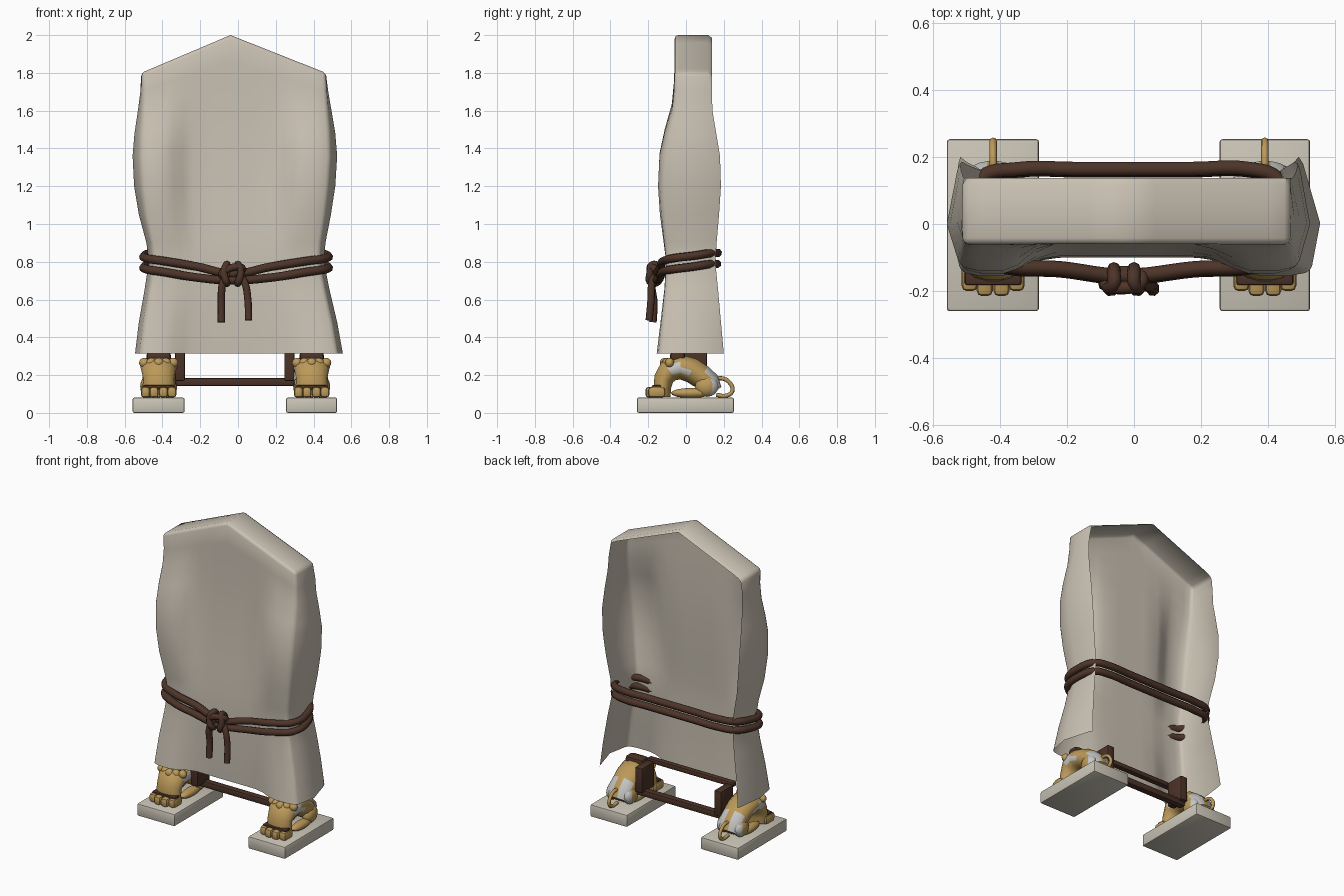
import bpy, bmesh, math
from mathutils import Vector

if "Cube" in bpy.data.objects:
    bpy.data.objects.remove(bpy.data.objects["Cube"])


def material(name, rgb):
    m = bpy.data.materials.new(name)
    m.diffuse_color = (*rgb, 1)
    m.use_nodes = True
    m.node_tree.nodes["Principled BSDF"].inputs["Base Color"].default_value = m.diffuse_color
    return m


CLOTH = material("linen", (0.59, 0.535, 0.45))
STONE = material("pale_stone", (0.60, 0.56, 0.475))
ROPE = material("rope_brown", (0.075, 0.035, 0.022))
WOOD = material("dark_wood", (0.07, 0.032, 0.02))
GOLD = material("gold", (0.50, 0.32, 0.10))
SILVER = material("silver", (0.56, 0.56, 0.55))


def finish(ob, angle=40):
    bpy.ops.object.select_all(action='DESELECT')
    ob.select_set(True)
    bpy.context.view_layer.objects.active = ob
    if ob.type == 'CURVE' or ob.modifiers:
        bpy.ops.object.convert(target='MESH')
    bpy.ops.object.shade_smooth_by_angle(angle=math.radians(angle))


def from_bmesh(name, bm, mats, recalc=True):
    if recalc:
        bmesh.ops.recalc_face_normals(bm, faces=bm.faces)
    me = bpy.data.meshes.new(name)
    bm.to_mesh(me)
    bm.free()
    for m in mats:
        me.materials.append(m)
    ob = bpy.data.objects.new(name, me)
    bpy.context.collection.objects.link(ob)
    return ob


def box(name, lo, hi, mat, bevel=0.008):
    bm = bmesh.new()
    bmesh.ops.create_cube(bm, size=1)
    for v in bm.verts:
        v.co = [(a + b) / 2 + c * (b - a) for a, b, c in zip(lo, hi, v.co)]
    bmesh.ops.bevel(bm, geom=bm.edges[:], offset=bevel, segments=2,
                    affect='EDGES', profile=0.5)
    ob = from_bmesh(name, bm, [mat])
    finish(ob)
    return ob


def ball(name, loc, radii, mats):
    bm = bmesh.new()
    bmesh.ops.create_uvsphere(bm, u_segments=12, v_segments=8, radius=1)
    for v in bm.verts:
        v.co = [l + c * r for l, c, r in zip(loc, v.co, radii)]
    ob = from_bmesh(name, bm, mats)
    finish(ob, 60)
    return ob


def cord(name, pts, radius, mat, closed=False):
    cu = bpy.data.curves.new(name, 'CURVE')
    cu.dimensions = '3D'
    cu.bevel_depth = radius
    cu.bevel_resolution = 2
    cu.use_fill_caps = True
    cu.resolution_u = 6
    sp = cu.splines.new('BEZIER')
    sp.bezier_points.add(len(pts) - 1)
    for p, co in zip(sp.bezier_points, pts):
        p.co = co
        p.handle_left_type = p.handle_right_type = 'AUTO'
    sp.use_cyclic_u = closed
    cu.materials.append(mat)
    ob = bpy.data.objects.new(name, cu)
    bpy.context.collection.objects.link(ob)
    finish(ob, 60)


def loft(name, cx, rings, mats, n=14):
    """Closed tube through (y, z, half width, half thickness) rings."""
    bm = bmesh.new()
    rows = []
    for i, (y, z, rx, r) in enumerate(rings):
        a, b = rings[max(i - 1, 0)], rings[min(i + 1, len(rings) - 1)]
        t = Vector((b[0] - a[0], b[1] - a[1])).normalized()
        rows.append([bm.verts.new((cx + rx * math.cos(q), y - t.y * r * math.sin(q),
                                   z + t.x * r * math.sin(q)))
                     for q in (2 * math.pi * k / n for k in range(n))])
    for p, q in zip(rows, rows[1:]):
        for k in range(n):
            bm.faces.new((p[k], p[(k + 1) % n], q[(k + 1) % n], q[k]))
    bm.faces.new(rows[0])
    bm.faces.new(rows[-1])
    return from_bmesh(name, bm, mats)


# Draped cloth: open at the back, with a gabled top
# z, left x, right x, corner y, middle y, back y, corner inset, right back inset
ROWS = [(0.315, -.545, .555, -.155, -.095, .20, .95, .885),
        (0.48, -.525, .525, -.135, -.10, .185, .95, .91),
        (0.65, -.495, .485, -.115, -.10, .17, .95, .94),
        (0.80, -.472, .455, -.105, -.10, .155, .95, .95),
        (0.90, -.485, .463, -.118, -.095, .162, .95, .95),
        (1.05, -.525, .492, -.138, -.085, .175, .94, .94),
        (1.20, -.55, .515, -.148, -.075, .185, .93, .93),
        (1.36, -.558, .525, -.14, -.065, .18, .93, .93),
        (1.48, -.548, .515, -.112, -.061, .16, .94, .94),
        (1.60, -.53, .495, -.075, -.06, .14, .96, .96),
        (1.70, -.517, .478, -.064, -.06, .137, .98, .98),
        (1.80, -.512, .465, -.06, -.06, .137, 1.0, 1.0)]
FRONT = [-1, -.88, -.74, -.64, -.53, -.42, -.2, 0, .2, .42, .53, .64, .74, .88, 1]
PEAK_X = -0.04
LIP = .02
bm = bmesh.new()
grid = []
for z, xl, xr, yf, yc, yb, k, kb in ROWS:
    ym = (yf + yb) / 2 - .02
    mix = .2
    curl = LIP * .7 if z > 1.75 else 0
    row = [(xl * k + curl, yb, z - curl), (xl * (k + (1 - k) * mix), yb - LIP, z), (xl, ym, z)]
    for f in FRONT:
        side = xl if f < 0 else xr
        x = PEAK_X + abs(f) * (side * k - PEAK_X)
        w = min(1, max(0, (abs(f) - .42) / .32))
        y = yc + (yf - yc) * w * w * (3 - 2 * w)
        if abs(f) == 1:
            y += min(.014, (yc - yf) * .2)
        lift = max(0, (z - 1.2) / .6) * .2 * (1 - abs(f))
        row.append((x, y, z + lift))
    row += [(xr, ym, z), (xr * (kb + (1 - kb) * mix), yb - LIP, z),
            (xr * kb - curl, yb, z - curl)]
    grid.append([bm.verts.new(p) for p in row])
for a, b in zip(grid, grid[1:]):
    for i in range(len(a) - 1):
        bm.faces.new((a[i], a[i + 1], b[i + 1], b[i]))
top = grid[-1]
edge = top[3:-3]
for j, drop in ((2, 0), (1, 0), (0, LIP * .7)):
    nxt = ([top[j]] + [bm.verts.new((v.co.x, top[j].co.y, v.co.z - drop)) for v in edge[1:-1]]
           + [top[-1 - j]])
    for i in range(len(edge) - 1):
        bm.faces.new((edge[i], edge[i + 1], nxt[i + 1], nxt[i]))
    edge = nxt
cloth = from_bmesh("draped_cloth", bm, [CLOTH], recalc=False)
bev = cloth.modifiers.new("soft_edges", 'BEVEL')
bev.width, bev.segments, bev.limit_method = 0.018, 2, 'ANGLE'
bev.angle_limit = math.radians(55)
finish(cloth, 50)

# Two turns of rope around the cloth
for name, dz, out in (("upper_rope", .058, 0), ("lower_rope", 0, .004)):
    path = [(-.03, -.155, .70 + dz * .6), (-.22, -.133, .715 + dz), (-.40, -.118, .745 + dz),
            (-.485, -.07, .758 + dz), (-.495, .04, .772 + dz), (-.455, .138, .787 + dz),
            (-.35, .163, .787 + dz), (-.17, .164, .787 + dz), (0, .164, .787 + dz),
            (.17, .164, .787 + dz), (.35, .163, .787 + dz),
            (.425, .138, .787 + dz), (.475, .04, .772 + dz), (.462, -.07, .758 + dz),
            (.37, -.118, .745 + dz), (.18, -.133, .715 + dz)]
    cord(name, [(x, y - out, z + .002) for x, y, z in path], .0225, ROPE, True)

# Knot loops and hanging tails
for i, (x, s) in enumerate(((-.06, -1), (0, 1))):
    cord(f"knot_loop_{i}", [(x, -.185, .69), (x + s * .015, -.19, .745), (x, -.175, .785),
                            (x, -.145, .77), (x, -.145, .70)], .02, ROPE, True)
cord("knot_wrap", [(-.085, -.165, .725), (-.03, -.19, .77), (.025, -.165, .76),
                   (-.03, -.145, .73)], .02, ROPE, True)
cord("left_tail", [(-.055, -.16, .74), (-.08, -.18, .69), (-.088, -.17, .58),
                   (-.088, -.175, .48)], .02, ROPE)
cord("right_tail", [(0, -.16, .74), (.035, -.18, .69), (.052, -.185, .6),
                    (.056, -.195, .49)], .02, ROPE)

# Stretcher bars between the boards
box("low_stretcher", (-.33, .045, .142), (.30, .09, .185), WOOD, .01)
box("high_stretcher", (-.33, -.06, .314), (.30, -.02, .347), WOOD, .01)

# Plinths, side boards and crouching animal feet
for tag, cx, px0, px1, bx0 in (("left", -.42, -.558, -.283, -.333),
                               ("right", .39, .255, .525, .245)):
    box(tag + "_plinth", (px0, -.26, 0), (px1, .253, .081), STONE, .009)
    box(tag + "_side_board", (bx0, -.02, .17), (bx0 + .053, .11, .335), WOOD)
    box(tag + "_cuff", (cx - .065, -.085, .25), (cx + .065, -.005, .325), WOOD, .02)

    body = loft(tag + "_foot_body", cx,
                [(-.125, .085, .08, .045), (-.125, .13, .086, .046), (-.118, .18, .082, .054),
                 (-.09, .225, .092, .064), (-.03, .243, .097, .068), (.03, .225, .09, .068),
                 (.08, .193, .085, .066), (.125, .158, .088, .06), (.158, .115, .072, .038)],
                [GOLD, SILVER])
    for p in body.data.polygons:
        c, n = p.center, p.normal
        flank = -.08 < c.y < 0 and abs(n.x) > .85 and c.z < .26
        rump = c.y > .09 and n.y > .2 and abs(c.x - cx) > .014
        p.material_index = int(flank or rump)
    finish(body, 60)

    for s in (-1, 1):
        haunch = ball(tag + "_haunch", (cx + s * .06, .11, .14), (.038, .062, .055),
                      [GOLD, SILVER])
        for p in haunch.data.polygons:
            p.material_index = int(p.normal.y > .3)
        ball(tag + "_hind_paw", (cx + s * .058, .025, .105), (.034, .105, .027), [GOLD])
    # Toes with a dark band above them
    for i, (dx, y) in enumerate(((-.07, -.20), (-.025, -.215), (.025, -.215), (.07, -.20))):
        box(f"{tag}_toe_{i}", (cx + dx - .024, y, .081), (cx + dx + .024, -.11, .138),
            GOLD, .016)
    box(tag + "_toe_band", (cx - .085, -.182, .12), (cx + .085, -.13, .147), WOOD, .008)
    # Ruff at the top of the leg
    for i in range(5):
        ball(f"{tag}_tuft_{i}", (cx + (i - 2) * .038, -.115 + abs(i - 2) * .014, .265),
             (.028, .024, .026), [GOLD])
    cord(tag + "_tail", [(cx, .13, .17), (cx, .19, .183), (cx, .235, .155), (cx, .245, .115),
                         (cx, .215, .092), (cx, .16, .095)], .011, GOLD)
